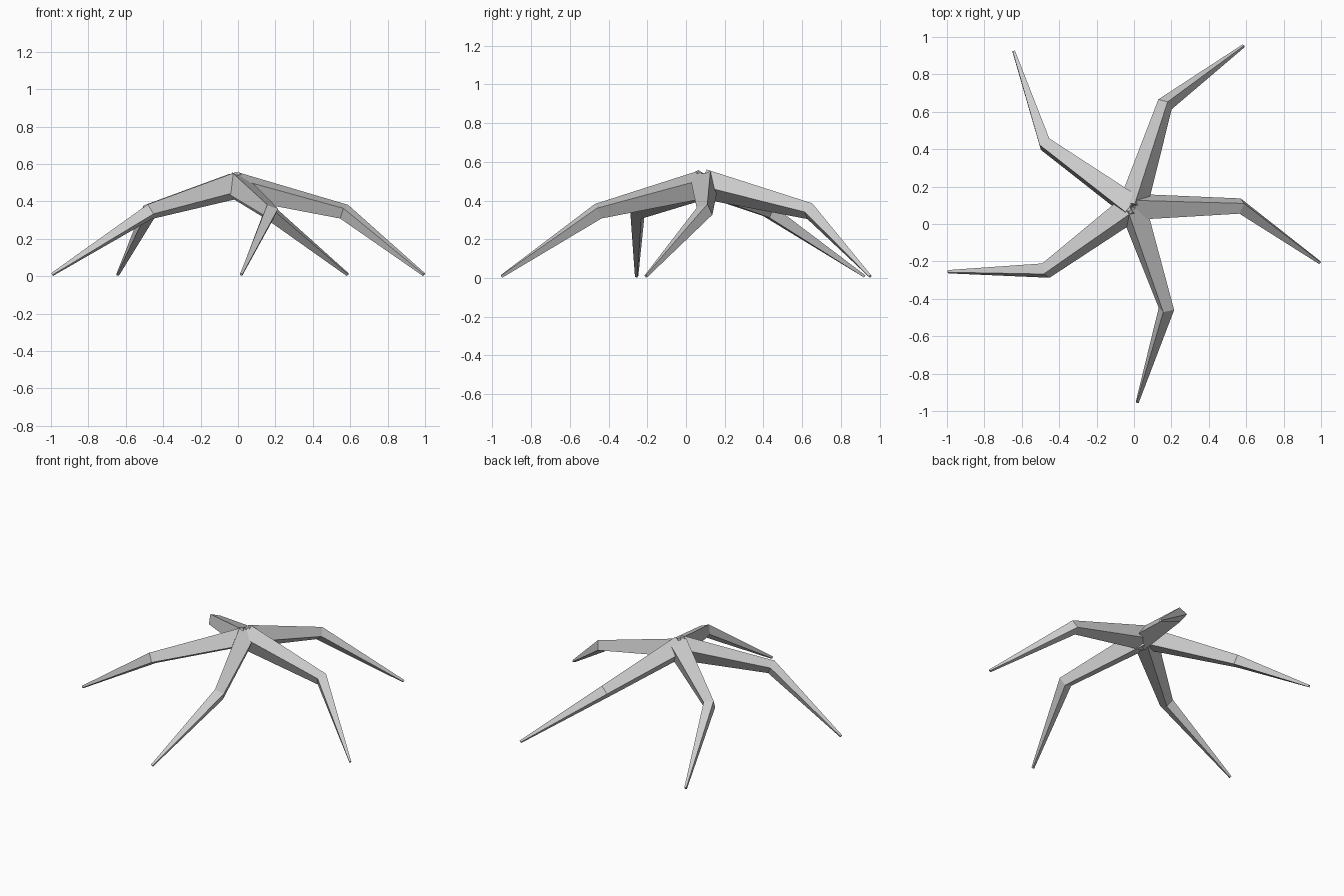
import bpy, bmesh, math
from mathutils import Vector

old = bpy.data.objects.get("Cube")
if old:
    bpy.data.objects.remove(old)

grey = bpy.data.materials.new("pale_grey")
grey.use_nodes = True
grey.diffuse_color = (0.6, 0.6, 0.6, 1)
grey.node_tree.nodes["Principled BSDF"].inputs["Base Color"].default_value = (0.6, 0.6, 0.6, 1)

CENTRE = Vector((-0.008, 0.092, 0))
# Leg centre line: hub, knee, tip, with the side of the square section at each
PATH = [Vector((0, 0, 0.485)), Vector((0.55, 0.168, 0.345)), Vector((1.045, 0, 0.009))]
SIDES = [0.11, 0.063, 0.013]


def make_leg(name, turn, roll):
    """Tapered square leg, bent once at the knee, rolled about its own axis."""
    upper = (PATH[1] - PATH[0]).normalized()
    lower = (PATH[2] - PATH[1]).normalized()
    axes = [upper, (upper + lower).normalized(), lower]
    bm = bmesh.new()
    rings = []
    for point, side, axis in zip(PATH, SIDES, axes):
        left = Vector((0, 0, 1)).cross(axis).normalized()
        up = axis.cross(left)
        ring = []
        for k in range(4):
            a = math.radians(45 + 90 * k + roll)
            ring.append(bm.verts.new(point + (left * math.cos(a) + up * math.sin(a)) * side * math.sqrt(0.5)))
        rings.append(ring)
    for a, b in zip(rings, rings[1:]):
        for k in range(4):
            n = (k + 1) % 4
            bm.faces.new((a[k], a[n], b[n], b[k]))
    bm.faces.new(rings[0])
    bm.faces.new(rings[-1])
    bmesh.ops.recalc_face_normals(bm, faces=bm.faces)
    mesh = bpy.data.meshes.new(name)
    bm.to_mesh(mesh)
    bm.free()
    mesh.materials.append(grey)
    leg = bpy.data.objects.new(name, mesh)
    leg.location = CENTRE
    leg.rotation_euler.z = math.radians(turn)
    bpy.context.collection.objects.link(leg)


# Five legs evenly spaced around the hub
names = ["left_leg", "back_left_leg", "back_right_leg", "right_leg", "front_leg"]
for i, (name, roll) in enumerate(zip(names, [19, 50, 10, 28, 68])):
    make_leg(name, -16.6 + 72 * i, roll)
